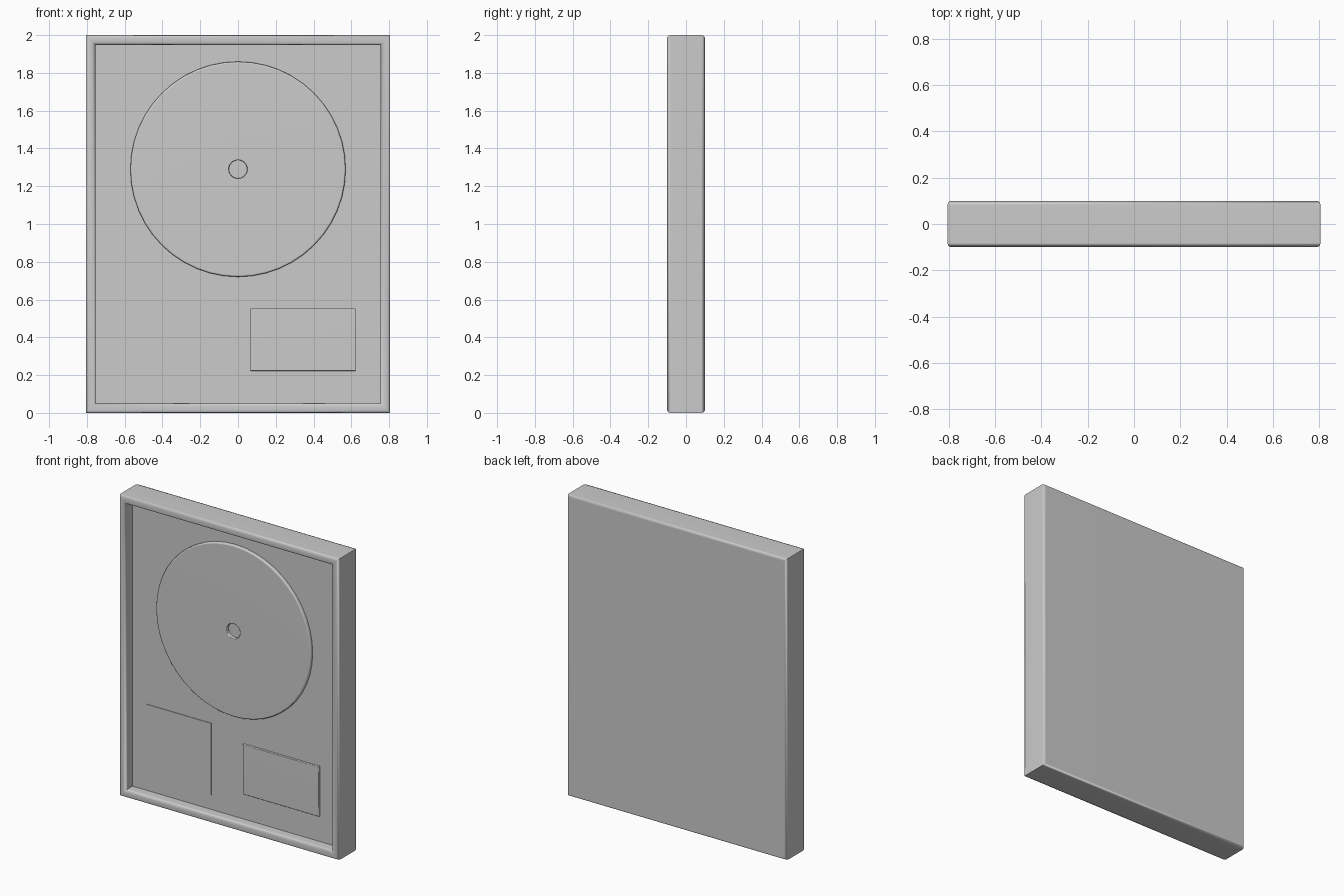
import bpy, bmesh
from math import sin, cos, pi, radians

old = bpy.data.objects.get("Cube")
if old:
    bpy.data.objects.remove(old, do_unlink=True)

grey = bpy.data.materials.new("plain grey")
grey.use_nodes = True
GREY = (0.6, 0.6, 0.6, 1)
grey.diffuse_color = GREY
grey.node_tree.nodes["Principled BSDF"].inputs["Base Color"].default_value = GREY

HALF_W, MID_Z = 0.806, 1.0
PANEL_Y = -0.03


def finish(name, bm, angle=50):
    bmesh.ops.recalc_face_normals(bm, faces=bm.faces)
    mesh = bpy.data.meshes.new(name)
    bm.to_mesh(mesh)
    bm.free()
    mesh.materials.append(grey)
    obj = bpy.data.objects.new(name, mesh)
    bpy.context.collection.objects.link(obj)
    bpy.ops.object.select_all(action="DESELECT")
    obj.select_set(True)
    bpy.context.view_layer.objects.active = obj
    bpy.ops.object.shade_smooth_by_angle(angle=radians(angle))
    obj.modifiers.new("weighted", "WEIGHTED_NORMAL").keep_sharp = True
    return obj


def bridge(bm, rings, closed=False):
    pairs = list(zip(rings, rings[1:]))
    if closed:
        pairs.append((rings[-1], rings[0]))
    for a, b in pairs:
        for i in range(len(a)):
            j = (i + 1) % len(a)
            bm.faces.new((a[i], a[j], b[j], b[i]))


def rect_ring(bm, cx, cz, hw, hh, y):
    return [bm.verts.new((cx + sx * hw, y, cz + sz * hh))
            for sx, sz in ((-1, -1), (1, -1), (1, 1), (-1, 1))]


def plate(name, x0, x1, z0, z1, back, front, bevel):
    """Rectangular plate with a chamfered front rim."""
    bm = bmesh.new()
    cx, cz, hw, hh = (x0 + x1) / 2, (z0 + z1) / 2, (x1 - x0) / 2, (z1 - z0) / 2
    rings = [rect_ring(bm, cx, cz, hw, hh, back),
             rect_ring(bm, cx, cz, hw, hh, front + bevel),
             rect_ring(bm, cx, cz, hw - bevel, hh - bevel, front)]
    bridge(bm, rings)
    bm.faces.new(rings[0])
    bm.faces.new(rings[-1])
    return finish(name, bm)


# Mitred frame: (inset, y) profile swept around the rectangle
profile = [(0.014, 0.1), (0.004, 0.094), (0, 0.082),
           (0, -0.082), (0.004, -0.094), (0.014, -0.1),
           (0.036, -0.1), (0.047, -0.094), (0.052, -0.082), (0.052, PANEL_Y)]
bm = bmesh.new()
rings = [rect_ring(bm, 0, MID_Z, HALF_W - d, 1 - d, y) for d, y in profile]
bridge(bm, rings)
bm.faces.new(rings[0])
finish("frame", bm)

# Mounting board inside the frame
plate("mounting_board", -0.755, 0.755, 0.051, 1.949, 0.0, PANEL_Y, 0)

# Disc with a centre hole: (radius, y) profile turned around y
disc = [(0.57, PANEL_Y + 0.005), (0.57, -0.042), (0.567, -0.047), (0.56, -0.05),
        (0.052, -0.05), (0.048, -0.046), (0.048, PANEL_Y + 0.005)]
SIDES = 48
bm = bmesh.new()
rings = [[bm.verts.new((r * cos(2 * pi * i / SIDES), y, 1.29 + r * sin(2 * pi * i / SIDES)))
          for i in range(SIDES)] for r, y in disc]
bridge(bm, rings, closed=True)
finish("disc", bm)

# Cover card and raised plaque
plate("cover_card", -0.65, -0.175, 0.147, 0.625, PANEL_Y + 0.002, PANEL_Y - 0.004, 0)
plate("plaque", 0.065, 0.623, 0.222, 0.553, PANEL_Y + 0.002, PANEL_Y - 0.014, 0.003)
